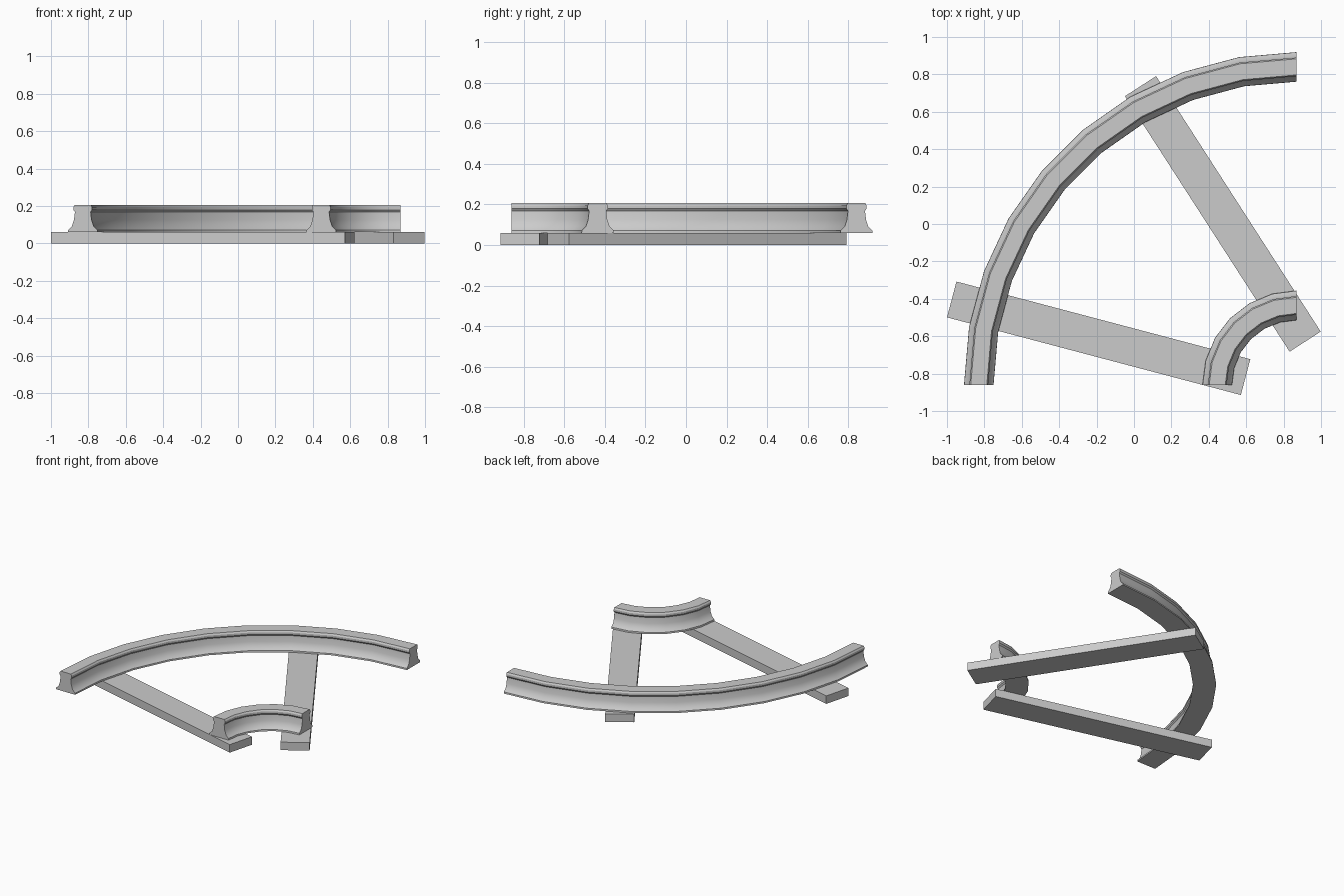
import bpy, bmesh, math
from mathutils import Matrix

if "Cube" in bpy.data.objects:
    bpy.data.objects.remove(bpy.data.objects["Cube"])

CENTRE = (0.87, -0.86)   # common centre of both curved rails

# Half cross-section of a rail: (offset from rail centre, height)
HALF = [(0.079, 0.06), (0.078, 0.072), (0.058, 0.092), (0.047, 0.125),
        (0.042, 0.168), (0.050, 0.179), (0.050, 0.194), (0.043, 0.206)]
PROFILE = HALF + [(-x, z) for x, z in reversed(HALF)]


def finish(name, bm):
    bmesh.ops.recalc_face_normals(bm, faces=bm.faces)
    mesh = bpy.data.meshes.new(name)
    bm.to_mesh(mesh)
    bm.free()
    obj = bpy.data.objects.new(name, mesh)
    bpy.context.collection.objects.link(obj)
    return obj


def rail(name, radius, segments):
    """Sweep the rail profile through a quarter turn."""
    bm = bmesh.new()
    rings = []
    for i in range(segments + 1):
        a = math.radians(90 + 90 * i / segments)
        rings.append([bm.verts.new((CENTRE[0] + (radius + x) * math.cos(a),
                                    CENTRE[1] + (radius + x) * math.sin(a), z))
                      for x, z in PROFILE])
    n = len(PROFILE)
    for r0, r1 in zip(rings, rings[1:]):
        for j in range(n):
            k = (j + 1) % n
            bm.faces.new((r0[j], r0[k], r1[k], r1[j]))
    bm.faces.new(rings[0])
    bm.faces.new(rings[-1])
    obj = finish(name, bm)
    bpy.ops.object.select_all(action='DESELECT')
    obj.select_set(True)
    bpy.context.view_layer.objects.active = obj
    bpy.ops.object.shade_smooth_by_angle(angle=math.radians(30))


def sleeper(name, x, y, angle):
    """Flat plank lying under the rails."""
    bm = bmesh.new()
    m = (Matrix.Translation((x, y, 0.03))
         @ Matrix.Rotation(math.radians(angle), 4, 'Z')
         @ Matrix.Diagonal((1.625, 0.198, 0.06, 1)))
    bmesh.ops.create_cube(bm, size=1, matrix=m)
    finish(name, bm)


# Curved rails
rail("outer_rail", 1.70, 9)
rail("inner_rail", 0.425, 6)

# Sleepers
sleeper("sleeper_left", -0.189, -0.611, -14.8)
sleeper("sleeper_right", 0.475, 0.054, -57.2)
